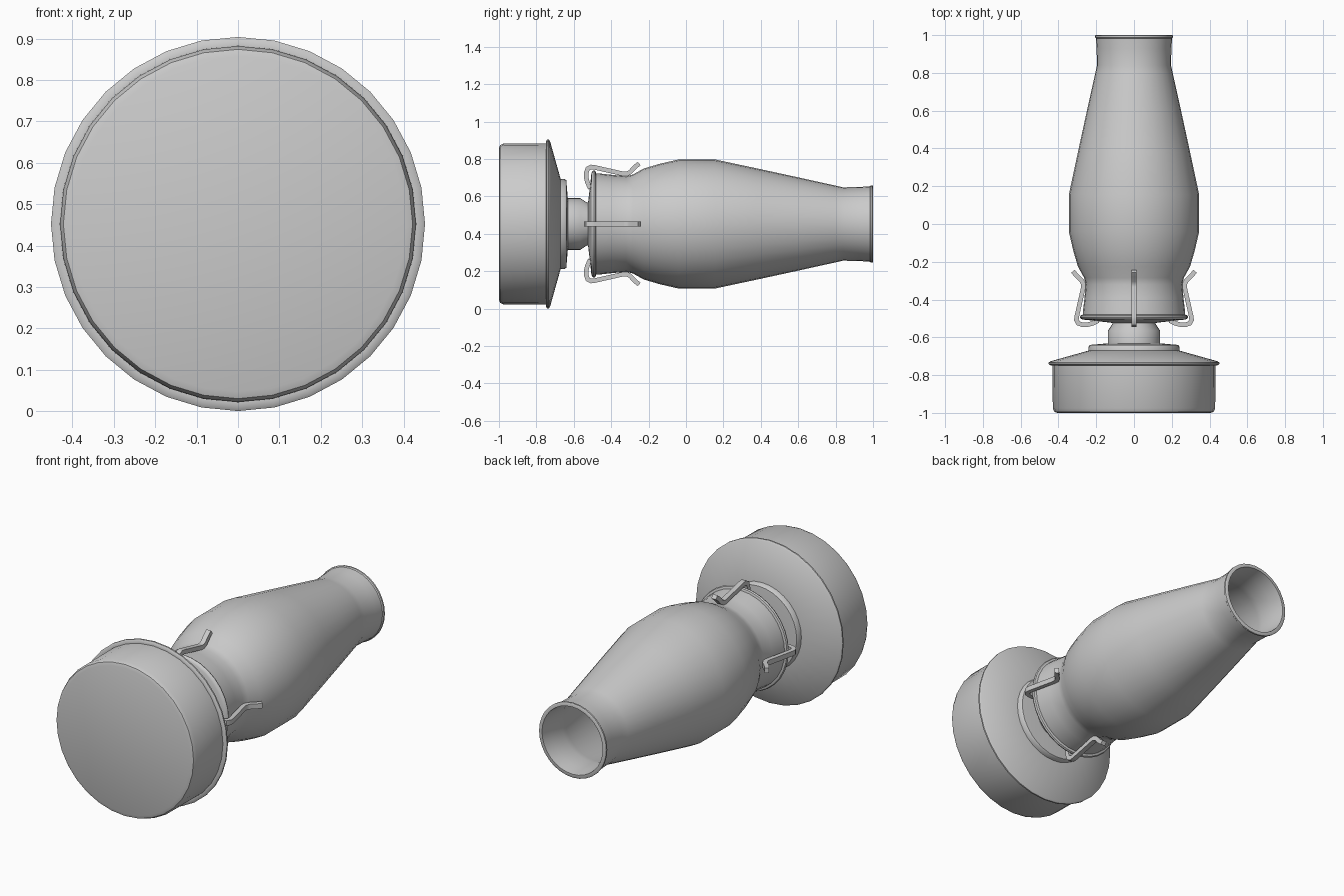
import bpy, bmesh, math
from mathutils import Matrix, Vector

if "Cube" in bpy.data.objects:
    bpy.data.objects.remove(bpy.data.objects["Cube"])

AXIS_Z = 0.452
SEGS = 32


def finish(name, bm, angle):
    bmesh.ops.recalc_face_normals(bm, faces=bm.faces)
    me = bpy.data.meshes.new(name)
    bm.to_mesh(me)
    bm.free()
    ob = bpy.data.objects.new(name, me)
    bpy.context.collection.objects.link(ob)
    bpy.ops.object.select_all(action='DESELECT')
    bpy.context.view_layer.objects.active = ob
    ob.select_set(True)
    bpy.ops.object.shade_smooth_by_angle(angle=math.radians(angle))
    return ob


def lathe(name, profile, closed=False, angle=40):
    """Spin (radius, y) points about the lamp's lengthwise axis."""
    bm = bmesh.new()
    vs = [bm.verts.new((0, y, AXIS_Z + r)) for r, y in profile]
    pairs = list(zip(vs, vs[1:])) + ([(vs[-1], vs[0])] if closed else [])
    edges = [bm.edges.new(p) for p in pairs]
    bmesh.ops.spin(bm, geom=vs + edges, cent=(0, 0, AXIS_Z), axis=(0, 1, 0),
                   angle=2 * math.pi, steps=SEGS, use_duplicate=False)
    bmesh.ops.remove_doubles(bm, verts=bm.verts, dist=1e-4)
    return finish(name, bm, angle)


# Fuel tank: drum with rounded foot edge, overhanging lip and conical lid
lathe("fuel_tank", [(0, -1), (0.405, -1), (0.422, -0.994), (0.43, -0.975),
                    (0.431, -0.748), (0.443, -0.748), (0.452, -0.742),
                    (0.452, -0.734), (0.443, -0.727), (0.24, -0.67), (0, -0.67)])
# Collar on the lid
lathe("tank_collar", [(0, -0.675), (0.242, -0.675), (0.24, -0.648),
                      (0.234, -0.64), (0.14, -0.632), (0, -0.632)])
# Burner neck
lathe("burner_neck", [(0, -0.64), (0.138, -0.64), (0.138, -0.565),
                      (0.115, -0.53), (0.115, -0.505), (0, -0.505)])
# Gallery plate with rolled rim
lathe("gallery_plate", [(0, -0.525), (0.12, -0.523), (0.23, -0.51),
                        (0.272, -0.506), (0.283, -0.5), (0.287, -0.492),
                        (0.283, -0.484), (0.272, -0.48), (0, -0.48)])

# Glass chimney, hollow with thin wall
outer = [(0.272, -0.49), (0.27, -0.46), (0.262, -0.39), (0.256, -0.32),
         (0.264, -0.285), (0.297, -0.225), (0.322, -0.14), (0.345, -0.04),
         (0.345, 0.155), (0.297, 0.38), (0.247, 0.61), (0.205, 0.8),
         (0.196, 0.84), (0.198, 0.93), (0.202, 0.983), (0.207, 0.988),
         (0.207, 0.997), (0.202, 1.0)]
inner = [(0.187, 1.0)] + [(r - 0.017, y) for r, y in reversed(outer[:-3])]
lathe("glass_chimney", outer + inner, closed=True)

# Four spring clips holding the chimney: (radius, y) path swept as a bent strip
path = [(0.19, -0.512), (0.222, -0.527), (0.25, -0.534), (0.275, -0.533),
        (0.296, -0.525), (0.305, -0.508), (0.303, -0.49), (0.268, -0.335),
        (0.268, -0.318), (0.278, -0.298), (0.306, -0.272), (0.323, -0.25)]
for i in range(4):
    turn = Matrix.Rotation(i * math.pi / 2, 4, 'Y')
    bm = bmesh.new()
    rows = [[bm.verts.new(turn @ Vector((x, y, r)) + Vector((0, 0, AXIS_Z)))
             for x in (-0.014, 0.014)] for r, y in path]
    for a, b in zip(rows, rows[1:]):
        bm.faces.new((a[0], a[1], b[1], b[0]))
    clip = finish("spring_clip_%d" % (i + 1), bm, 40)
    strip = clip.modifiers.new("thickness", 'SOLIDIFY')
    strip.thickness = 0.024
    strip.offset = 0
    strip.use_even_offset = True
    bpy.ops.object.modifier_apply(modifier=strip.name)
    bpy.ops.object.shade_smooth_by_angle(angle=math.radians(40))
